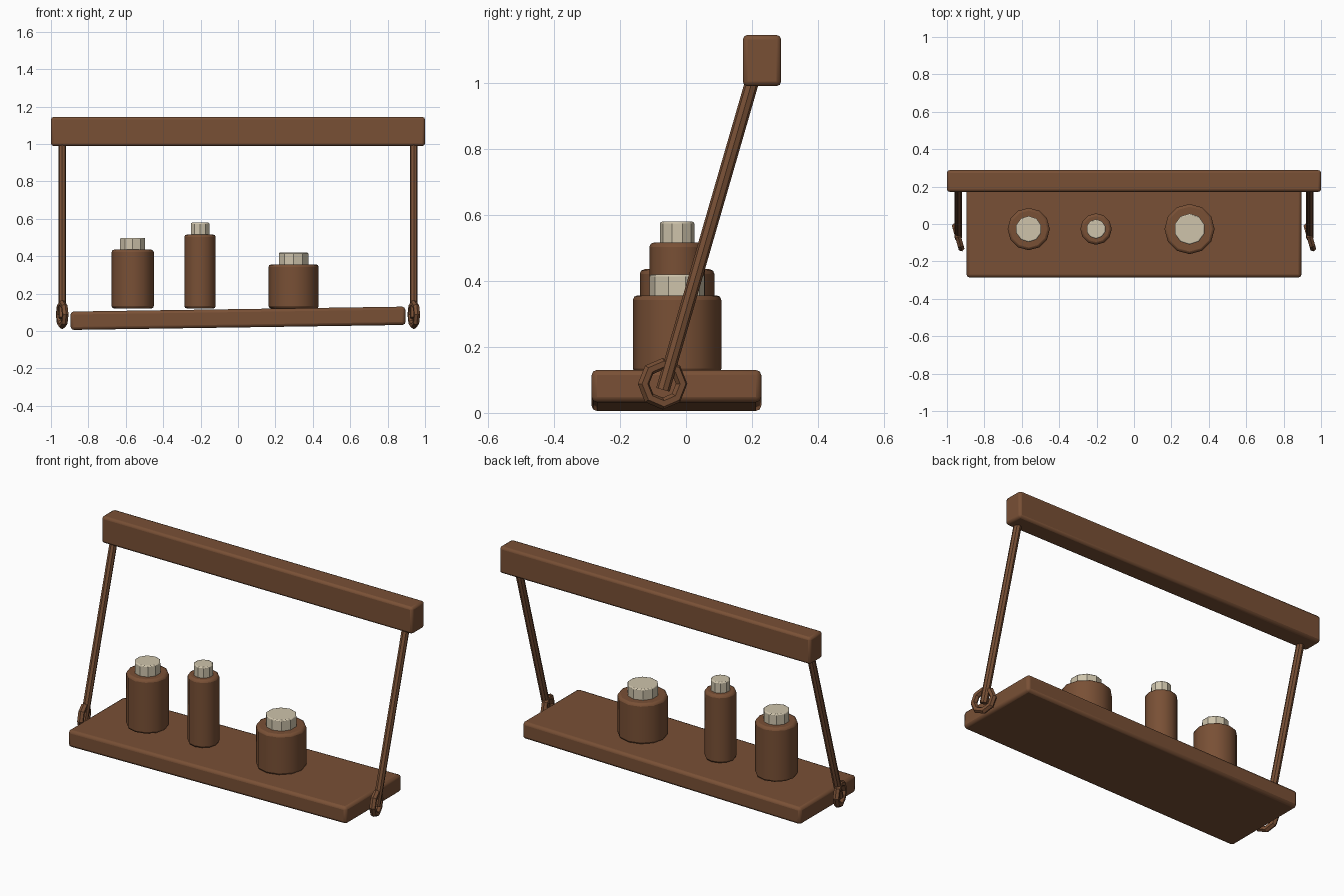
import bpy
import math
from mathutils import Vector

cube = bpy.data.objects.get("Cube")
if cube:
    bpy.data.objects.remove(cube, do_unlink=True)


def material(name, color):
    mat = bpy.data.materials.new(name)
    mat.use_nodes = True
    mat.diffuse_color = color
    mat.node_tree.nodes["Principled BSDF"].inputs["Base Color"].default_value = color
    return mat


wood = material("brown wood", (0.19, 0.08, 0.036, 1))
cork = material("pale cork", (0.62, 0.55, 0.41, 1))


def finish(name, mat, bevel=0.0):
    """Name, colour and optionally soften the edges of the active object."""
    obj = bpy.context.object
    obj.name = name
    obj.data.materials.append(mat)
    bpy.ops.object.transform_apply(location=False, rotation=False, scale=True)
    if bevel:
        mod = obj.modifiers.new("soft edges", "BEVEL")
        mod.width = bevel
        mod.segments = 2
        mod.limit_method = "ANGLE"
        mod.angle_limit = math.radians(50)
    bpy.ops.object.shade_smooth_by_angle(angle=math.radians(35))
    return obj


def box(name, center, size, bevel, tilt=0.0):
    bpy.ops.mesh.primitive_cube_add(size=1, location=center, rotation=(0, tilt, 0))
    bpy.context.object.scale = size
    return finish(name, wood, bevel)


def cylinder(name, mat, x, y, radius, bottom, top, sides, bevel):
    bpy.ops.mesh.primitive_cylinder_add(
        vertices=sides, radius=radius, depth=top - bottom,
        location=(x, y, (bottom + top) / 2))
    return finish(name, mat, bevel)


# Top beam and slightly tilted shelf board
box("top_beam", (0, 0.23, 1.067), (2, 0.116, 0.155), 0.014)
box("shelf_board", (0, -0.029, 0.068), (1.79, 0.514, 0.098), 0.016, math.radians(-0.85))

# Leaning hanger rods with an eye ring at the foot of each
foot, head = Vector((0, -0.07, 0.07)), Vector((0, 0.205, 1.02))
lean = (head - foot).to_track_quat("Z", "Y").to_euler()
for side, sign in (("left", 1), ("right", -1)):
    offset = Vector((0.94 * sign, 0, 0))
    bpy.ops.mesh.primitive_cylinder_add(
        vertices=8, radius=0.021, depth=(head - foot).length,
        location=(foot + head) / 2 + offset, rotation=lean)
    finish(side + "_rod", wood)
    bpy.ops.mesh.primitive_torus_add(
        major_segments=8, minor_segments=6, major_radius=0.06, minor_radius=0.018,
        location=Vector((0, -0.071, 0.088)) + offset,
        rotation=(math.radians(-16), math.pi / 2, 0))
    finish(side + "_ring", wood)

# Jars: x, radius, shoulder height, stopper radius
jars = {
    "medium": (-0.563, 0.113, 0.435, 0.07),
    "slim": (-0.203, 0.084, 0.516, 0.052),
    "wide": (0.297, 0.134, 0.356, 0.083),
}
for label, (x, radius, shoulder, cap) in jars.items():
    cylinder(label + "_jar", wood, x, -0.027, radius, 0.12, shoulder, 12, 0.014)
    cylinder(label + "_stopper", cork, x, -0.027, cap, shoulder - 0.01, shoulder + 0.063, 10, 0.006)
